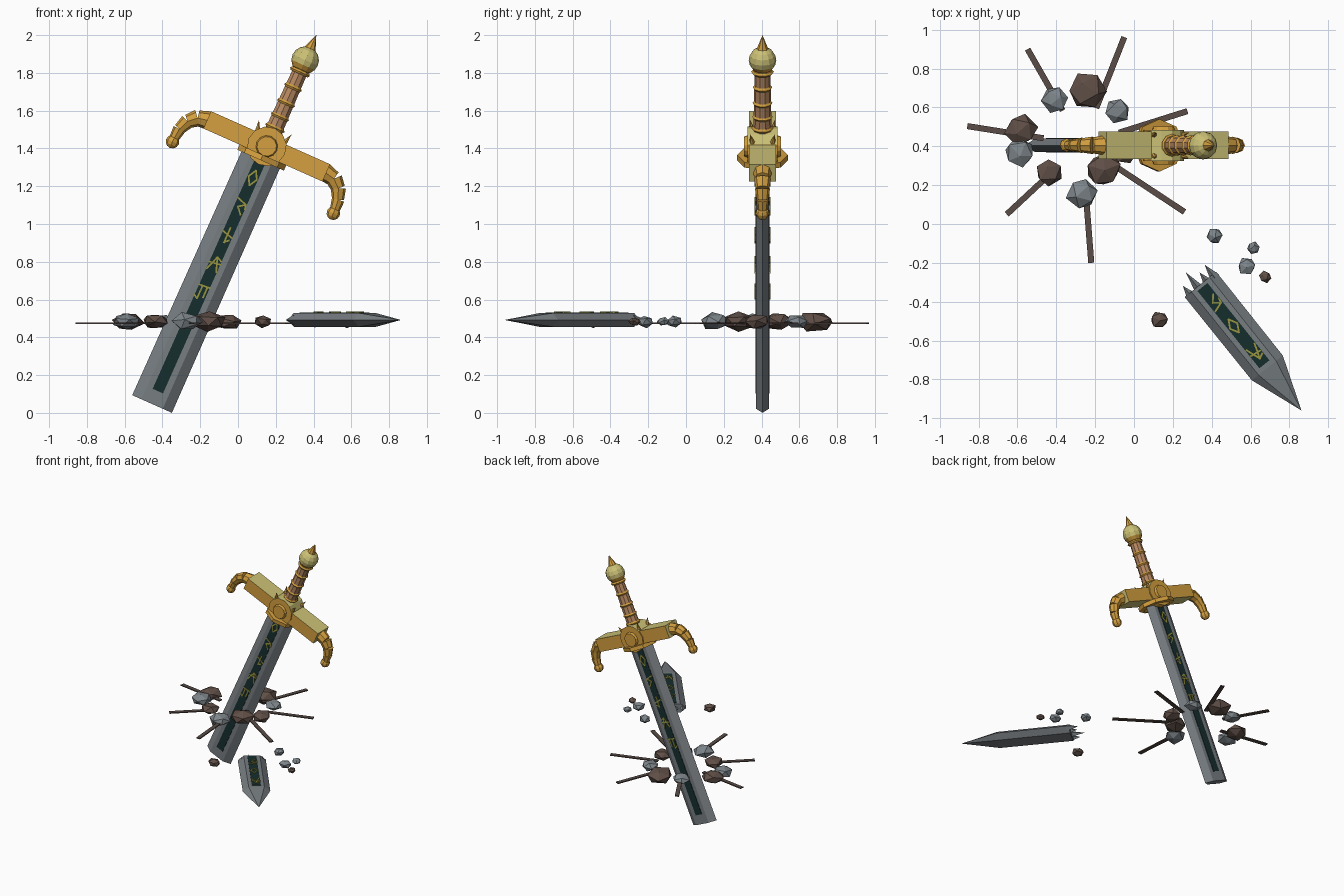
import bpy, bmesh, math, random
from mathutils import Matrix, Vector

if "Cube" in bpy.data.objects:
    bpy.data.objects.remove(bpy.data.objects["Cube"])

random.seed(4)


def material(name, rgb):
    m = bpy.data.materials.new(name)
    m.diffuse_color = (*rgb, 1)
    m.use_nodes = True
    m.node_tree.nodes["Principled BSDF"].inputs["Base Color"].default_value = m.diffuse_color
    return m


STEEL = material("steel grey", (0.185, 0.205, 0.22))
DARK = material("dark teal", (0.008, 0.026, 0.026))
MARK = material("olive gold", (0.32, 0.30, 0.05))
GOLD = material("warm gold", (0.66, 0.35, 0.05))
PALE = material("pale gold", (0.60, 0.53, 0.18))
TAN = material("tan leather", (0.48, 0.25, 0.12))
BROWN = material("brown stone", (0.115, 0.077, 0.062))
GREY = material("grey stone", (0.21, 0.24, 0.26))
CRACK = material("crack brown", (0.10, 0.072, 0.062))

# Sword frame: local z runs up the blade from its broken end
SWORD = Matrix.Translation((-0.455, 0.405, 0.047)) @ Matrix.Rotation(math.radians(24), 4, 'Y')
# Tip frame: local z runs to the point, local y faces down
d, n = Vector((0.625, -0.78, 0)).normalized(), Vector((0.78, 0.625, 0)).normalized()
TIP = Matrix((n, n.cross(-d), d)).transposed().to_4x4()
TIP[0][1], TIP[1][1], TIP[2][1] = d.cross(n)
TIP.translation = (0.342, -0.311, 0.492)
GUARD = 1.493


def finish(name, bm, mats, frame=Matrix()):
    bmesh.ops.recalc_face_normals(bm, faces=bm.faces[:])
    me = bpy.data.meshes.new(name)
    bm.to_mesh(me)
    bm.free()
    for m in mats:
        me.materials.append(m)
    ob = bpy.data.objects.new(name, me)
    ob.matrix_world = frame
    bpy.context.collection.objects.link(ob)
    return ob


def box(bm, c, size, rot=Matrix()):
    bmesh.ops.create_cube(bm, size=1, matrix=Matrix.Translation(c) @ rot @ Matrix.Diagonal((*size, 1)))


def cone(bm, a, b, r1, r2, sides=8, spin=0.0):
    a, b = Vector(a), Vector(b)
    q = (b - a).to_track_quat('Z', 'Y').to_matrix().to_4x4()
    bmesh.ops.create_cone(bm, cap_ends=True, segments=sides, radius1=r1, radius2=r2, depth=(b - a).length,
                          matrix=Matrix.Translation((a + b) / 2) @ q @ Matrix.Rotation(spin, 4, 'Z'))


def ball(bm, c, r, u=10, v=7):
    bmesh.ops.create_uvsphere(bm, u_segments=u, v_segments=v, radius=r, matrix=Matrix.Translation(c))


def blade(name, rings, frame):
    """Hexagonal blade through (z, half width, flat half width, half thickness) rings."""
    bm = bmesh.new()
    loops = []
    for z, w, f, t in rings:
        loops.append([bm.verts.new((x, y, z)) for x, y in
                      ((w, 0), (f, t), (-f, t), (-w, 0), (-f, -t), (f, -t))])
    for lo, hi in zip(loops, loops[1:]):
        for i in range(6):
            j = (i + 1) % 6
            bm.faces.new((lo[i], lo[j], hi[j], hi[i]))
    bm.faces.new(loops[0])
    bm.faces.new(loops[-1])
    bmesh.ops.remove_doubles(bm, verts=bm.verts[:], dist=0.0005)
    return finish(name, bm, [STEEL], frame)


# Abstract zigzag marks, as polylines in a unit square
GLYPHS = [
    [[(-.9, .8), (.9, .9)], [(-.3, .8), (-.3, -.9)], [(.5, .8), (.5, -.5)], [(-.3, -.9), (-.9, -.6)]],
    [[(-.8, -.9), (0, .9), (.8, -.9)], [(-.9, 0), (.9, .2)], [(0, .9), (.8, .6)]],
    [[(-.9, .3), (.9, -.1)], [(0, 1), (0, -1)], [(0, -.9), (.6, -.5)]],
    [[(-.8, .9), (.7, .5), (-.3, -.1), (.6, -.9)], [(.7, .5), (.9, -.1)]],
    [[(0, 1), (.7, 0), (0, -1), (-.7, 0), (0, 1)]],
]


def marks(name, places, depth, sides, frame):
    bm = bmesh.new()
    for k, z in places:
        for side in sides:
            for line in GLYPHS[k]:
                for p, q in zip(line, line[1:]):
                    a = Vector((p[0] * .034, side * depth, z + p[1] * .043))
                    b = Vector((q[0] * .034, side * depth, z + q[1] * .043))
                    v = b - a
                    box(bm, (a + b) / 2, (.009, .007, v.length + .006),
                        Matrix.Rotation(math.atan2(v.x, v.z), 4, 'Y'))
    finish(name, bm, [MARK], frame)


# Blade, dark inlay and marks on both faces
blade("blade", [(0, .115, .062, .034), (1.44, .111, .06, .034)], SWORD)
bm = bmesh.new()
box(bm, (0, 0, .755), (.06, .074, 1.36))
finish("blade_inlay", bm, [DARK], SWORD)
marks("blade_marks", [(i, .646 + .166 * i) for i in range(5)], .038, (-1, 1), SWORD)

# Broken tip with splintered end
blade("broken_tip", [(0, .104, .06, .036), (.551, .102, .058, .036), (.832, 0, 0, 0)], TIP)
bm = bmesh.new()
for x, h in ((.08, .065), (.035, .05), (-.02, .095), (-.075, .05)):
    cone(bm, (x, 0, .02), (x, 0, -h), .027, 0, 4)
finish("broken_splinters", bm, [STEEL], TIP)
up = 1 if (TIP.to_3x3() @ Vector((0, 1, 0))).z > 0 else -1
bm = bmesh.new()
box(bm, (0, up * .036, .272), (.066, .007, .51))
finish("tip_inlay", bm, [DARK], TIP)
marks("tip_marks", [(3, .118), (4, .274), (1, .45)], up * .041, (1,), TIP)

# Crossguard bar: warm front and back, pale elsewhere
bm = bmesh.new()
box(bm, (0, 0, GUARD), (.69, .142, .1))
for f in bm.faces:
    f.material_index = 0 if abs(f.normal.y) > .5 else 1
finish("guard_bar", bm, [GOLD, PALE], SWORD)

# Curled guard ends
bm = bmesh.new()
path = [(.335, 0, .05), (.395, -.012, .045), (.437, -.05, .04), (.46, -.105, .034), (.466, -.165, .028)]
for s in (-1, 1):
    for p, q in zip(path, path[1:]):
        cone(bm, (s * p[0], 0, GUARD + p[1]), (s * q[0], 0, GUARD + q[1]), p[2], q[2] * .92)
    ball(bm, (s * .466, 0, GUARD - .18), .036, 8, 6)
finish("guard_curls", bm, [GOLD], SWORD)

# Central boss, raised rings, collar and spikes
bm = bmesh.new()
cone(bm, (0, -.08, GUARD), (0, .08, GUARD), .105, .105, 12)
for f in bm.faces:
    f.material_index = 1 if f.normal.z > .3 else 0
finish("guard_boss", bm, [GOLD, PALE], SWORD)
bm = bmesh.new()
for s in (-1, 1):
    cone(bm, (0, s * .075, GUARD), (0, s * .098, GUARD), .06, .052, 12)
finish("boss_studs", bm, [GOLD], SWORD)
bm = bmesh.new()
cone(bm, (0, 0, GUARD - .08), (0, 0, GUARD - .05), .135, .135, 8)
finish("blade_collar", bm, [GOLD], SWORD)
bm = bmesh.new()
for sx in (-1, 1):
    for sy in (-1, 1):
        cone(bm, (sx * .072, sy * .05, GUARD + .04), (sx * .095, sy * .066, GUARD + .112), .02, 0, 6)
finish("guard_spikes", bm, [GOLD], SWORD)

# Grip with rings
bm = bmesh.new()
cone(bm, (0, 0, 1.54), (0, 0, 1.94), .049, .042, 10)
finish("grip", bm, [TAN], SWORD)
bm = bmesh.new()
for z, r in ((1.60, .058), (1.665, .054), (1.745, .053), (1.835, .052), (1.925, .06)):
    cone(bm, (0, 0, z - .011), (0, 0, z), r - .008, r, 10)
    cone(bm, (0, 0, z), (0, 0, z + .011), r, r - .008, 10)
finish("grip_rings", bm, [GOLD], SWORD)

# Pommel and finial
bm = bmesh.new()
ball(bm, (0, 0, 1.993), .073, 12, 8)
for f in bm.faces:
    f.material_index = 1 if f.calc_center_median().z > 1.975 else 0
finish("pommel", bm, [GOLD, PALE], SWORD)
bm = bmesh.new()
cone(bm, (0, 0, 2.05), (0, 0, 2.138), .034, 0, 8)
finish("pommel_finial", bm, [GOLD], SWORD)

# Cracks radiating from where the blade pierces the ground
bm = bmesh.new()
hub = Vector((-.268, .41, .475))
for x, y in ((-.548, .90), (-.05, .962), (.275, .581), (.26, .062), (-.22, -.2), (-.655, .05), (-.858, .504)):
    v = Vector((x, y, .475)) - hub
    u = v.normalized()
    box(bm, hub + u * (v.length + .2) / 2, (v.length - .2, .031, .008),
        Matrix.Rotation(math.atan2(v.y, v.x), 4, 'Z'))
finish("ground_cracks", bm, [CRACK])

# Stones around the blade and loose debris near the tip
STONES = [(-.405, .643, .067, 0), (-.244, .684, .095, 1), (-.085, .586, .062, 0), (-.585, .483, .082, 1),
          (-.588, .365, .077, 0), (-.44, .267, .067, 1), (-.265, .154, .08, 0), (-.157, .278, .088, 1),
          (-.05, .375, .07, 1)]
DEBRIS = [(.414, -.062, .04, 0), (.614, -.123, .031, 0), (.578, -.216, .045, 0), (.676, -.272, .03, 1),
          (.131, -.494, .045, 1)]
for label, group, flat in (("stone", STONES, .58), ("debris", DEBRIS, .7)):
    for x, y, r, brown in group:
        bm = bmesh.new()
        bmesh.ops.create_icosphere(bm, subdivisions=1, radius=r * 1.06)
        spin = Matrix.Rotation(random.uniform(0, 6), 3, Vector((random.random(), random.random(), 1)))
        for v in bm.verts:
            v.co = spin @ (v.co * random.uniform(.88, 1.1))
            v.co.z *= flat
        finish(label, bm, [BROWN if brown else GREY], Matrix.Translation((x, y, .484)))
